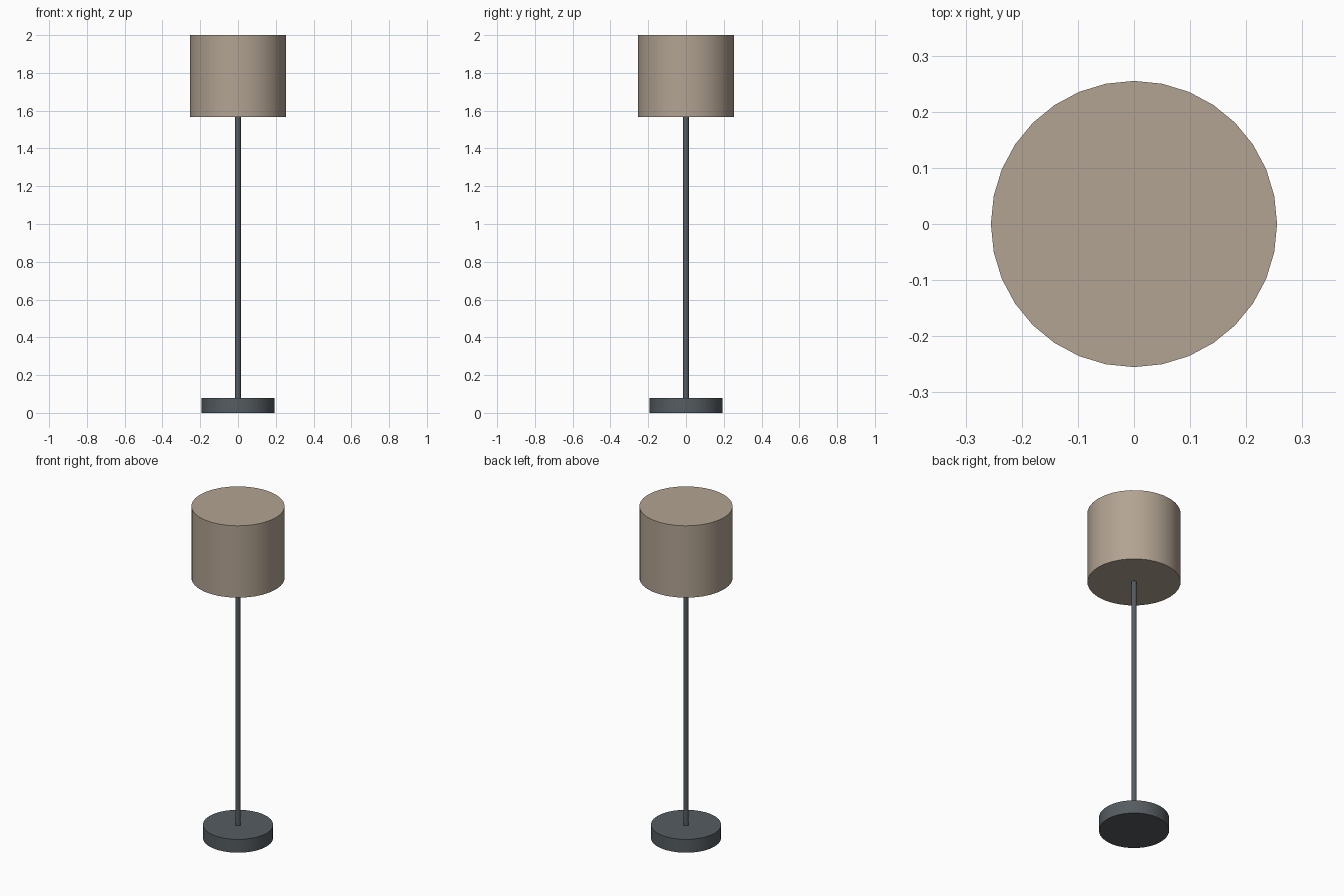
import bpy
import math

cube = bpy.data.objects.get("Cube")
if cube:
    bpy.data.objects.remove(cube, do_unlink=True)


def make_material(name, color):
    mat = bpy.data.materials.new(name)
    mat.use_nodes = True
    mat.diffuse_color = color
    mat.node_tree.nodes["Principled BSDF"].inputs["Base Color"].default_value = color
    return mat


def make_cylinder(name, radius, bottom, top, sides, mat):
    bpy.ops.mesh.primitive_cylinder_add(
        vertices=sides, radius=radius, depth=top - bottom,
        location=(0, 0, (bottom + top) / 2))
    obj = bpy.context.object
    obj.name = name
    obj.data.name = name
    obj.data.materials.append(mat)
    bpy.ops.object.shade_smooth_by_angle(angle=math.radians(30))
    return obj


fabric = make_material("beige fabric", (0.45, 0.37, 0.29, 1))
metal = make_material("dark grey metal", (0.09, 0.107, 0.117, 1))

BASE_TOP = 0.08
SHADE_BOTTOM = 1.567

# Round foot, thin pole and closed drum shade
make_cylinder("base", 0.192, 0, BASE_TOP, 32, metal)
make_cylinder("pole", 0.015, BASE_TOP, SHADE_BOTTOM, 16, metal)
make_cylinder("lampshade", 0.255, SHADE_BOTTOM, 2, 32, fabric)
